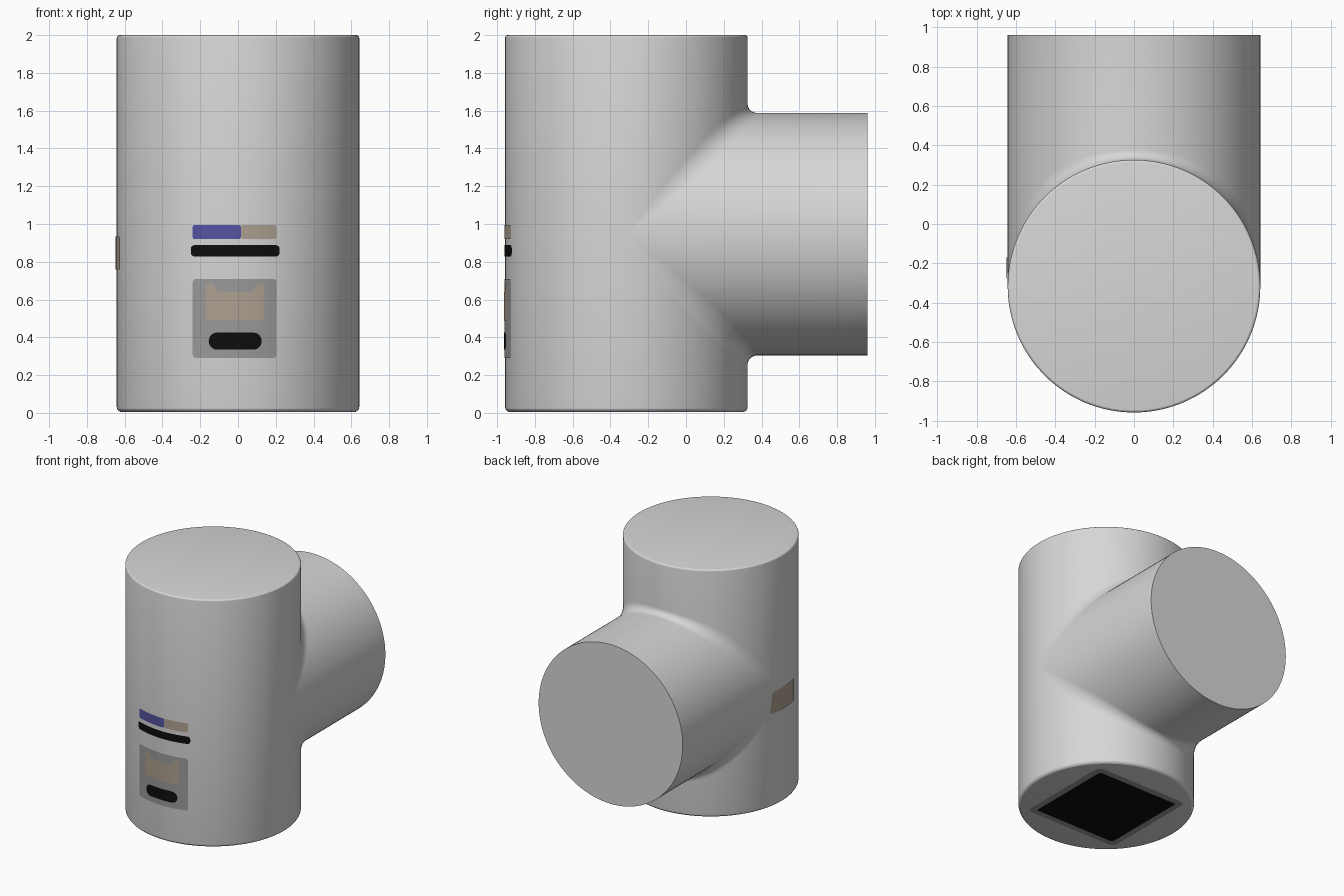
import bpy, math
from mathutils import Vector

if "Cube" in bpy.data.objects:
    bpy.data.objects.remove(bpy.data.objects["Cube"])

R, CY, BZ = 0.642, -0.316, 0.946      # pipe radius, upright axis y, branch axis z
SEG = 128


def material(name, rgb):
    m = bpy.data.materials.new(name)
    m.diffuse_color = (*rgb, 1)
    m.use_nodes = True
    m.node_tree.nodes["Principled BSDF"].inputs["Base Color"].default_value = m.diffuse_color
    return m


GREY = material("light grey", (0.68, 0.68, 0.68))
DARK = material("mid grey", (0.32, 0.32, 0.32))
BEIGE = material("beige", (0.42, 0.355, 0.28))
BLUE = material("blue", (0.09, 0.085, 0.36))
BLACK = material("black", (0.004, 0.004, 0.004))


def add(name, verts, faces, mat, angle=20):
    me = bpy.data.meshes.new(name)
    me.from_pydata([tuple(v) for v in verts], [], faces)
    me.materials.append(mat)
    ob = bpy.data.objects.new(name, me)
    bpy.context.collection.objects.link(ob)
    bpy.ops.object.select_all(action='DESELECT')
    ob.select_set(True)
    bpy.context.view_layer.objects.active = ob
    bpy.ops.object.shade_smooth_by_angle(angle=math.radians(angle))
    return ob


def bridge(rings, n):
    """Quads joining closed rings of n points."""
    return [(a * n + i, a * n + (i + 1) % n, (a + 1) * n + (i + 1) % n, (a + 1) * n + i)
            for a in range(rings - 1) for i in range(n)]


# Upright body: lathed profile with softly rounded rims
def rim(c, z, sign):
    pts = []
    for k in range(5):
        a = math.radians(90 * k / 4)
        pts.append((R - c + c * math.sin(a), z + sign * (c - c * math.cos(a))))
    return pts


profile = rim(0.028, 0.004, 1) + rim(0.015, 2.0, -1)[::-1]
verts = [(r * math.cos(2 * math.pi * i / SEG), CY + r * math.sin(2 * math.pi * i / SEG), z)
         for r, z in profile for i in range(SEG)]
n_rings = len(profile)
faces = bridge(n_rings, SEG)
faces.append(tuple(reversed(range(SEG))))
faces.append(tuple((n_rings - 1) * SEG + i for i in range(SEG)))
add("upright_body", verts, faces, GREY)

# Side branch: end cap, pipe, then a rolling-ball fillet flaring onto the body
STEPS = 12
rings = [[] for _ in range(STEPS + 2)]
for i in range(SEG):
    t = 2 * math.pi * i / SEG
    c, s = math.cos(t), math.sin(t)
    rho = 0.05 + 0.16 * c * c
    d1, d2 = Vector((-c, 0, -s)), Vector((-c, -abs(s), 0))
    centre = Vector(((R + rho) * c, CY + (R + rho) * abs(s), BZ + (R + rho) * s))
    rings[0].append(Vector((R * c, 0.96, BZ + R * s)))
    ang = d1.angle(d2, 0)
    for k in range(STEPS + 1):
        f = k / STEPS
        if ang < 1e-4:
            d = d1
        else:
            d = (d1 * math.sin((1 - f) * ang) + d2 * math.sin(f * ang)) / math.sin(ang)
        rings[k + 1].append(centre + d * rho)
verts = [v for ring in rings for v in ring]
faces = [f[::-1] for f in bridge(len(rings), SEG)]
faces = [f[::-1] for f in faces]
faces.append(tuple(reversed(range(SEG))))
branch = add("side_branch", verts, faces, GREY)
# make the normals point outwards
import bmesh
bm = bmesh.new()
bm.from_mesh(branch.data)
cap = max(bm.faces, key=lambda f: len(f.verts))
cap.normal_update()
if cap.normal.y < 0:
    cap.normal_flip()
for f in bm.faces:
    if f is not cap:
        f.normal_update()
        m = f.calc_center_median()
        if f.normal.dot(Vector((m.x, 0, m.z - BZ))) < 0:
            f.normal_flip()
bm.to_mesh(branch.data)
bm.free()


# Thin rounded sheets wrapped on a surface by a mapping function
def sheet(name, u0, u1, v0, v1, corner, place, mat, rows=1, top=None, cols=40):
    verts, faces = [], []
    for i in range(cols + 1):
        u = (u0 + u1) / 2 - (u1 - u0) / 2 * math.cos(math.pi * i / cols)
        d = max(0, corner - min(u - u0, u1 - u))
        cut = corner - math.sqrt(max(0, corner ** 2 - d ** 2))
        lo, hi = v0 + cut, (top(u) if top else v1) - cut
        for j in range(rows + 1):
            verts.append(place(u, lo + (hi - lo) * j / rows))
    n = rows + 1
    for i in range(cols):
        for j in range(rows):
            a = i * n + j
            faces.append((a, a + n, a + n + 1, a + 1))
    return add(name, verts, faces, mat, 30)


def front(offset):
    r = R + offset
    return lambda u, v: (u, CY - math.sqrt(r * r - u * u), v)


def under(z):
    return lambda u, v: (-u, CY + v, z)


def left(u, v):
    # u runs towards -y; follow whichever pipe lies further out
    w1 = math.sqrt(R * R - u * u)
    w2 = math.sqrt(R * R - (v - BZ) ** 2) if u < 0 else 0
    return (-max(w1, w2) - 0.006, CY - u, v)


def eared(u):
    # raised ears at both ends of the label
    d = min(u + 0.17, 0.14 - u)
    return 0.685 - 0.045 * min(1, max(0, (d - 0.035) / 0.03))


# Front display strip and control panel
sheet("strip_blue_half", -0.24, 0.015, 0.92, 0.995, 0.012, front(0.003), BLUE)
sheet("strip_beige_half", 0.015, 0.205, 0.92, 0.995, 0.012, front(0.003), BEIGE)
sheet("dark_bar", -0.25, 0.22, 0.828, 0.888, 0.02, front(0.003), BLACK)
sheet("control_panel", -0.24, 0.205, 0.29, 0.71, 0.02, front(0.003), DARK)
sheet("panel_label", -0.17, 0.14, 0.49, 0.64, 0.015, front(0.006), BEIGE, top=eared)
sheet("panel_slot", -0.155, 0.125, 0.335, 0.425, 0.044, front(0.006), BLACK)

# Side label on the left
sheet("left_label", -0.145, 0.17, 0.76, 0.935, 0.015, left, BEIGE, rows=12)

# Square base opening with its frame
sheet("base_frame", -0.41, 0.41, -0.41, 0.41, 0.05, under(0.002), DARK)
sheet("base_opening", -0.36, 0.36, -0.36, 0.36, 0.02, under(0.0), BLACK)
